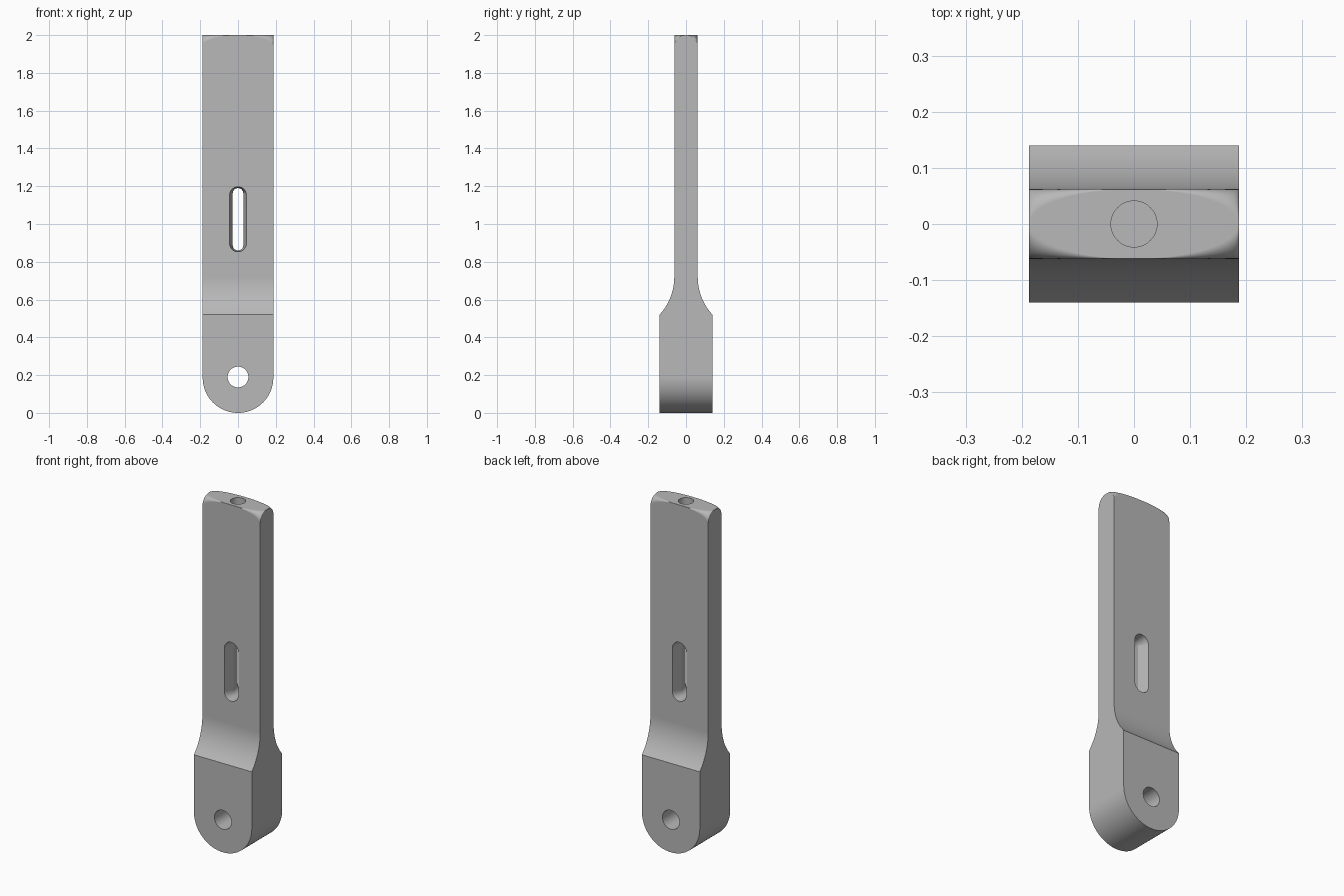
import bpy, bmesh, math
from mathutils import Matrix

old = bpy.data.objects.get("Cube")
if old:
    bpy.data.objects.remove(old, do_unlink=True)

W, D, T, H = 0.187, 0.14, 0.062, 2.0      # half width, base and blade half depths, height
STATIONS, STEPS = 64, 10

grey = bpy.data.materials.new("plain grey")
grey.use_nodes = True
grey.diffuse_color = (0.48, 0.48, 0.48, 1)
grey.node_tree.nodes["Principled BSDF"].inputs["Base Color"].default_value = (0.48, 0.48, 0.48, 1)


def make_object(name, bm):
    bmesh.ops.recalc_face_normals(bm, faces=bm.faces)
    mesh = bpy.data.meshes.new(name)
    bm.to_mesh(mesh)
    bm.free()
    mesh.materials.append(grey)
    obj = bpy.data.objects.new(name, mesh)
    bpy.context.collection.objects.link(obj)
    return obj


def loft(name, rings):
    bm = bmesh.new()
    loops = [[bm.verts.new(p) for p in ring] for ring in rings]
    for a, b in zip(loops, loops[1:]):
        for i in range(len(a)):
            j = (i + 1) % len(a)
            bm.faces.new((a[i], a[j], b[j], b[i]))
    bm.faces.new(loops[0])
    bm.faces.new(loops[-1])
    return make_object(name, bm)


def section(x):
    """Side profile at x: rounded foot, concave shoulder, variable top fillet."""
    s = math.sqrt(max(0, 1 - (x / W) ** 2))
    fillet = min(T - 0.0005, max(0.0005, T * (1 - s)))
    half = [(D, W - W * s), (D, 0.52)]
    rise, run = 0.2, D - T
    radius = (rise ** 2 + run ** 2) / (2 * run)
    sweep = math.asin(rise / radius)
    for k in range(1, STEPS + 1):
        a = sweep * (1 - k / STEPS)
        half.append((T + radius * (1 - math.cos(a)), 0.72 - radius * math.sin(a)))
    for k in range(STEPS + 1):
        a = math.pi / 2 * k / STEPS
        half.append((T - fillet + fillet * math.cos(a), H - fillet + fillet * math.sin(a)))
    return [(x, y, z) for y, z in half] + [(x, -y, z) for y, z in reversed(half)]


def stadium(y, half_width, half_height, n=20):
    """Upright slot outline."""
    pts = []
    for end in (1, -1):
        for k in range(n + 1):
            a = math.pi * k / n
            pts.append((end * half_width * math.cos(a), y,
                        1.025 + end * (half_height - half_width + half_width * math.sin(a))))
    return pts


def cylinder(name, radius, depth, matrix):
    bm = bmesh.new()
    bmesh.ops.create_cone(bm, cap_ends=True, segments=48, radius1=radius,
                          radius2=radius, depth=depth, matrix=matrix)
    return make_object(name, bm)


# Main bar, lofted across its width
body = loft("handle_bar", [section(-W * math.cos(math.pi * i / STATIONS))
                           for i in range(STATIONS + 1)])

# Pivot hole, waisted slot and blind bore in the top
cutters = [
    cylinder("pivot_hole_cutter", 0.055, 0.4,
             Matrix.Translation((0, 0, 0.19)) @ Matrix.Rotation(math.pi / 2, 4, 'X')),
    loft("slot_cutter", [stadium(-0.08, 0.050, 0.174), stadium(0, 0.028, 0.165),
                         stadium(0.08, 0.050, 0.174)]),
    cylinder("top_bore_cutter", 0.041, 0.6, Matrix.Translation((0, 0, H))),
]

bpy.ops.object.select_all(action='DESELECT')
body.select_set(True)
bpy.context.view_layer.objects.active = body
for cutter in cutters:
    mod = body.modifiers.new(cutter.name, 'BOOLEAN')
    mod.operation, mod.solver, mod.object = 'DIFFERENCE', 'EXACT', cutter
    bpy.ops.object.modifier_apply(modifier=mod.name)
for cutter in cutters:
    bpy.data.objects.remove(cutter, do_unlink=True)

# Smooth curves, crisp edges, flat panels
bpy.ops.object.shade_smooth_by_angle(angle=math.radians(25))
normals = body.modifiers.new("flat_panels", 'WEIGHTED_NORMAL')
normals.keep_sharp = True
